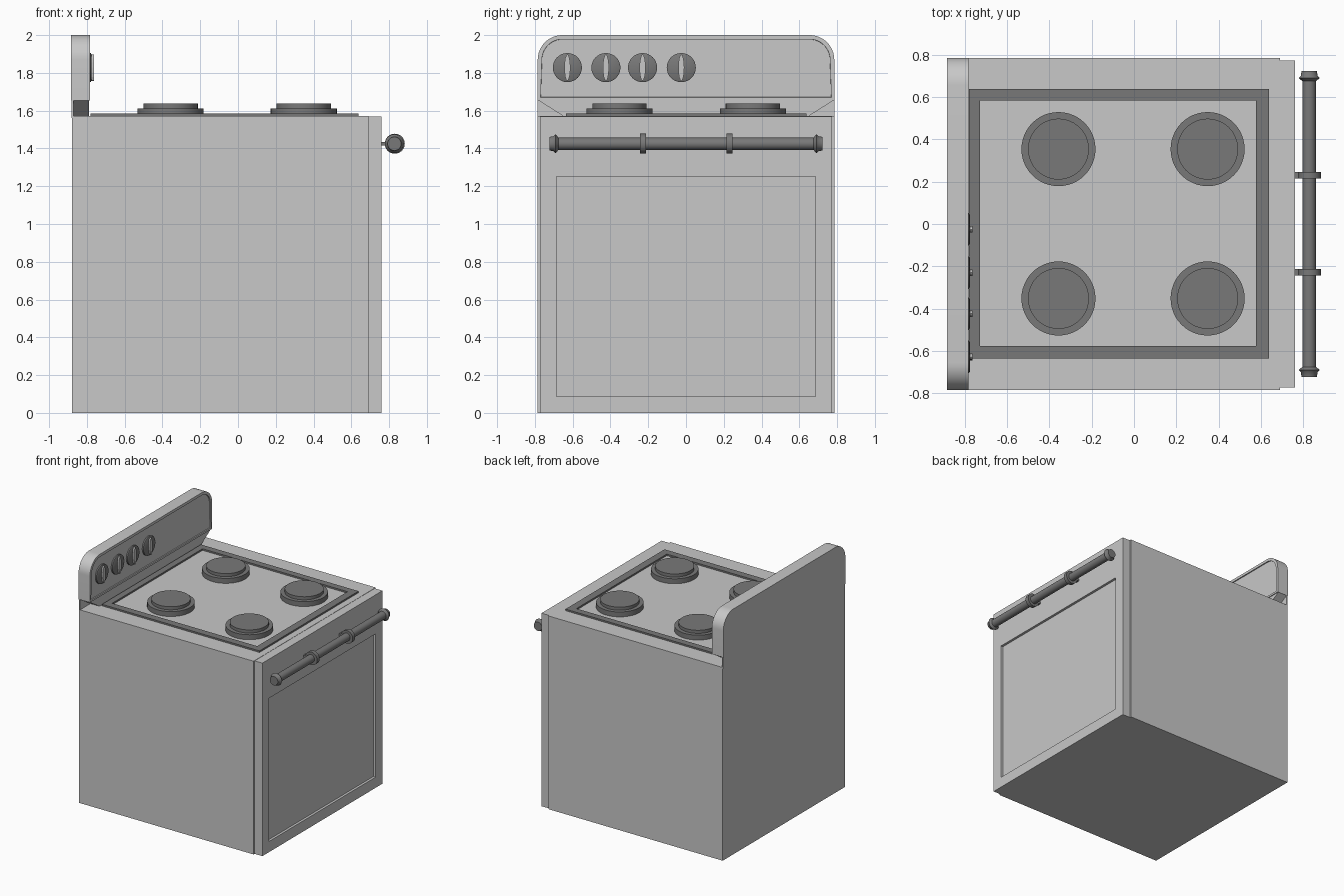
import bpy, bmesh, math
from mathutils import Matrix, Vector

if "Cube" in bpy.data.objects:
    bpy.data.objects.remove(bpy.data.objects["Cube"])


def material(name, v):
    m = bpy.data.materials.new(name)
    m.diffuse_color = (v, v, v, 1)
    m.use_nodes = True
    m.node_tree.nodes["Principled BSDF"].inputs["Base Color"].default_value = m.diffuse_color
    return m


LIGHT = material("light_enamel", 0.58)
DARK = material("dark_metal", 0.19)


def finish(bm, name, mat, smooth=False):
    bmesh.ops.recalc_face_normals(bm, faces=bm.faces)
    me = bpy.data.meshes.new(name)
    bm.to_mesh(me)
    bm.free()
    ob = bpy.data.objects.new(name, me)
    bpy.context.collection.objects.link(ob)
    me.materials.append(mat)
    if smooth:
        bpy.ops.object.select_all(action='DESELECT')
        ob.select_set(True)
        bpy.context.view_layer.objects.active = ob
        bpy.ops.object.shade_smooth_by_angle(angle=math.radians(35))
    return ob


def box_bm(x0, x1, y0, y1, z0, z1):
    bm = bmesh.new()
    bmesh.ops.create_cube(bm, size=1)
    for v in bm.verts:
        v.co = Vector((x0 if v.co.x < 0 else x1,
                       y0 if v.co.y < 0 else y1,
                       z0 if v.co.z < 0 else z1))
    return bm


def box(name, mat, *b):
    return finish(box_bm(*b), name, mat)


def prism_x(pts, x0, x1):
    """Extrude a (y, z) outline along x."""
    bm = bmesh.new()
    f = bm.faces.new([bm.verts.new((x0, y, z)) for y, z in pts])
    r = bmesh.ops.extrude_face_region(bm, geom=[f])
    bmesh.ops.translate(bm, vec=(x1 - x0, 0, 0),
                        verts=[g for g in r['geom'] if isinstance(g, bmesh.types.BMVert)])
    bmesh.ops.recalc_face_normals(bm, faces=bm.faces)
    return bm


def lathe(name, mat, profile, loc, axis='Z', n=40):
    """Revolve (radius, height) points about an axis through loc."""
    bm = bmesh.new()
    rings = [[bm.verts.new((r * math.cos(2 * math.pi * i / n),
                            r * math.sin(2 * math.pi * i / n), h)) for i in range(n)]
             for r, h in profile]
    for a, b in zip(rings, rings[1:]):
        for i in range(n):
            j = (i + 1) % n
            bm.faces.new((a[i], a[j], b[j], b[i]))
    bm.faces.new(rings[0])
    bm.faces.new(rings[-1])
    rot = {'Z': Matrix(), 'X': Matrix.Rotation(math.pi / 2, 4, 'Y'),
           'Y': Matrix.Rotation(-math.pi / 2, 4, 'X')}[axis]
    bm.transform(Matrix.Translation(loc) @ rot)
    return finish(bm, name, mat, True)


# body
box("oven_body", LIGHT, -0.88, 0.69, -0.785, 0.785, 0, 1.572)

# door with a recessed panel
box("oven_door", LIGHT, 0.69, 0.74, -0.772, 0.772, 0, 1.57)
bm = bmesh.new()
outer = [bm.verts.new((0.76, y, z)) for y, z in
         ((-0.772, 0), (0.772, 0), (0.772, 1.57), (-0.772, 1.57))]
inner = [bm.verts.new((0.76, y, z)) for y, z in
         ((-0.685, 0.087), (0.685, 0.087), (0.685, 1.252), (-0.685, 1.252))]
for i in range(4):
    j = (i + 1) % 4
    bm.faces.new((outer[i], outer[j], inner[j], inner[i]))
r = bmesh.ops.extrude_face_region(bm, geom=bm.faces[:])
bmesh.ops.translate(bm, vec=(-0.02, 0, 0),
                    verts=[g for g in r['geom'] if isinstance(g, bmesh.types.BMVert)])
finish(bm, "door_frame", LIGHT)

# raised dark frame round the cooktop
for name, b in (("back", (-0.78, -0.728, -0.635, 0.638)), ("front", (0.577, 0.638, -0.635, 0.638)),
                ("left", (-0.728, 0.577, -0.635, -0.577)), ("right", (-0.728, 0.577, 0.584, 0.638))):
    box("cooktop_trim_" + name, DARK, *b, 1.565, 1.585)

# burners
for x in (-0.357, 0.348):
    for y in (-0.352, 0.354):
        lathe("burner", DARK, [(0.175, 1.57), (0.175, 1.612), (0.144, 1.612), (0.144, 1.637)],
              (x, y, 0), n=48)

# back panel: thin rear sheet, tapered neck, rounded control panel
box("rear_sheet", LIGHT, -0.882, -0.872, -0.785, 0.785, 1.56, 1.66)
finish(prism_x([(-0.64, 1.565), (0.64, 1.565), (0.785, 1.657), (-0.785, 1.657)], -0.875, -0.79),
       "panel_neck", LIGHT)
pts = [(-0.785, 1.655), (0.785, 1.655)]
R = 0.13
for s, a0 in ((1, 0), (-1, 90)):
    for k in range(13):
        a = math.radians(a0 + 90 * k / 12)
        pts.append((s * (0.785 - R) + R * math.cos(a), 2 - R + R * math.sin(a)))
bm = prism_x(pts, -0.885, -0.783)
face = max(bm.faces, key=lambda f: f.calc_center_median().x)
bmesh.ops.inset_region(bm, faces=[face], thickness=0.022)
bmesh.ops.inset_region(bm, faces=[face], thickness=0.001, depth=-0.008)
finish(bm, "control_panel", LIGHT, True)

# knobs with pointed oval grips
for y in (-0.628, -0.424, -0.23, -0.025):
    lathe("knob", DARK, [(0.077, -0.795), (0.077, -0.78), (0.07, -0.776)], (0, y, 1.828), 'X', 32)
    oval = [(y + 0.016 * math.cos(t * math.pi / 8), 1.828 + 0.07 * math.sin(t * math.pi / 8))
            for t in range(16)]
    finish(prism_x(oval, -0.78, -0.763), "knob_grip", LIGHT)

# handle bar with flared ends, rings and struts
lathe("handle_bar", DARK,
      [(0.036, -0.722), (0.04, -0.70), (0.05, -0.69), (0.032, -0.675), (0.032, 0.675),
       (0.05, 0.69), (0.04, 0.70), (0.036, 0.722)], (0.828, 0, 1.425), 'Y', 32)
for y in (-0.228, 0.23):
    lathe("handle_ring", DARK, [(0.053, -0.016), (0.053, 0.016)], (0.83, y, 1.425), 'Y', 32)
    box("handle_strut", DARK, 0.75, 0.80, y - 0.016, y + 0.016, 1.415, 1.435)
